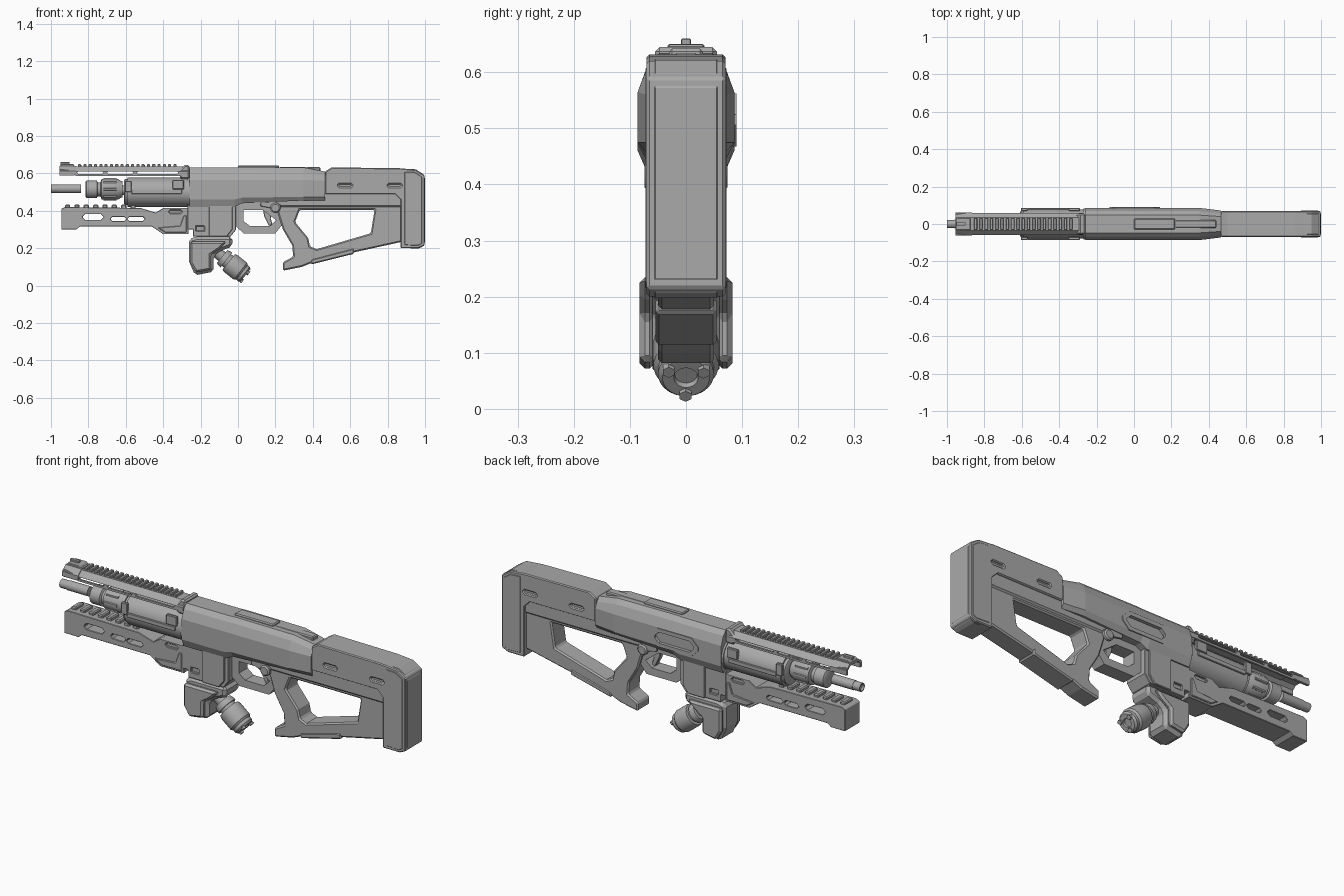
import bpy, bmesh, math
from mathutils import Vector, Matrix

if "Cube" in bpy.data.objects:
    bpy.data.objects.remove(bpy.data.objects["Cube"])

grey = bpy.data.materials.new("gunmetal_grey")
grey.diffuse_color = (0.4, 0.4, 0.4, 1)
grey.use_nodes = True
grey.node_tree.nodes["Principled BSDF"].inputs["Base Color"].default_value = grey.diffuse_color


def finish(name, bm, bevel=0, smooth=False):
    bmesh.ops.recalc_face_normals(bm, faces=bm.faces)
    me = bpy.data.meshes.new(name)
    bm.to_mesh(me)
    bm.free()
    ob = bpy.data.objects.new(name, me)
    bpy.context.collection.objects.link(ob)
    me.materials.append(grey)
    bpy.ops.object.select_all(action='DESELECT')
    bpy.context.view_layer.objects.active = ob
    ob.select_set(True)
    if bevel:
        m = ob.modifiers.new("bevel", 'BEVEL')
        m.width, m.segments, m.limit_method, m.angle_limit = bevel, 1, 'ANGLE', math.radians(50)
    if smooth:
        bpy.ops.object.shade_smooth_by_angle(angle=math.radians(35))
    return ob


def loft(name, rings, bevel=0, smooth=False):
    """Skin a list of equal-length point rings and cap both ends."""
    bm = bmesh.new()
    rows = [[bm.verts.new(p) for p in r] for r in rings]
    n = len(rows[0])
    for a, b in zip(rows, rows[1:]):
        for i in range(n):
            bm.faces.new((a[i], a[(i + 1) % n], b[(i + 1) % n], b[i]))
    bm.faces.new(rows[0])
    bm.faces.new(rows[-1])
    return finish(name, bm, bevel, smooth)


def prism(name, pts, w, bevel=0, y=0):
    """Side profile in x,z extruded to half width w."""
    return loft(name, [[(x, y + s * w, z) for x, z in pts] for s in (-1, 1)], bevel)


def box(name, x0, x1, z0, z1, w, bevel=0, y=0):
    return prism(name, [(x0, z0), (x1, z0), (x1, z1), (x0, z1)], w, bevel, y)


def turned(name, prof, origin, axis=(1, 0, 0), sides=32):
    """Stack of (distance, radius) rings along an axis."""
    rot = Vector(axis).to_track_quat('Z', 'Y').to_matrix()
    rings = [[Vector(origin) + rot @ Vector((r * math.cos(t), r * math.sin(t), d))
              for t in [2 * math.pi * (i + .5) / sides for i in range(sides)]] for d, r in prof]
    return loft(name, rings, 0, True)


def cut(ob, cutter):
    m = ob.modifiers.new("cut", 'BOOLEAN')
    m.object, m.operation, m.solver = cutter, 'DIFFERENCE', 'EXACT'
    bpy.context.view_layer.objects.active = ob
    bpy.ops.object.modifier_move_to_index(modifier="cut", index=0)
    bpy.ops.object.modifier_apply(modifier="cut")
    bpy.data.objects.remove(cutter)


def slot(x0, x1, z0, z1, w, y=0):
    c = (z1 - z0) * .4
    return prism("cutter", [(x0 + c, z0), (x1 - c, z0), (x1, z0 + c), (x1, z1 - c), (x1 - c, z1),
                            (x0 + c, z1), (x0, z1 - c), (x0, z0 + c)], w, 0, y)


def section(x, zb, zt, w, side_low, side_high):
    half = [(w * .8, zb), (w, side_low), (w, side_high), (w * .8, zt - .022), (w * .55, zt)]
    return [(x, y, z) for y, z in half] + [(x, -y, z) for y, z in reversed(half)]


# Receiver body
receiver = loft("receiver", [
    section(-.26, .42, .632, .086, .46, .565), section(-.02, .42, .632, .086, .46, .565),
    section(.02, .44, .634, .086, .47, .565), section(.35, .455, .632, .086, .475, .565),
    section(.465, .455, .61, .072, .475, .56)])
cut(receiver, slot(-.11, .12, .485, .545, .02, .09))
port = slot(-.13, .14, .468, .562, .006, .084)
port.name = "ejection_port_frame"
cut(port, slot(-.105, .115, .487, .543, .03, .084))
box("top_cover", 0, .22, .62, .642, .03, .005)
box("top_cover_rear", .22, .44, .6, .634, .022, .005)
prism("receiver_front_collar", [(-.31, .57), (-.26, .57), (-.26, .645), (-.285, .645), (-.31, .62)], .055, .008)

# Stock: upper shell, butt and open frame
shell = prism("stock_shell", [(.465, .49), (.84, .49), (.87, .46), (.87, .20), (.965, .20), (.998, .215),
                              (.998, .59), (.95, .62), (.86, .628), (.5, .632), (.465, .61)], .07, .02)
for x in (.535, .80):
    for s in (-1, 1):
        cut(shell, slot(x, x + .075, .526, .545, .012, s * .07))
butt = prism("butt_pad", [(.875, .202), (.965, .198), (1, .215), (1, .59), (.95, .622), (.875, .625)], .072, .018)
frame = prism("stock_frame", [(.2, .43), (.24, .30), (.29, .215), (.295, .155), (.24, .125), (.24, .08),
                              (.34, .10), (.39, .12), (.62, .178), (.88, .235), (.88, .52), (.44, .52),
                              (.44, .46), (.26, .455)], .05, 0)
cut(frame, prism("cutter", [(.33, .405), (.73, .405), (.71, .28), (.42, .195), (.385, .21), (.375, .255),
                            (.305, .34)], .2))
m = frame.modifiers.new("bevel", 'BEVEL')
m.width, m.limit_method, m.angle_limit = .014, 'ANGLE', math.radians(50)
prism("lower_bar_plate", [(.39, .113), (.62, .17), (.62, .20), (.39, .14)], .054, .006)
box("stock_bridge", .18, .88, .42, .50, .058, .008)

# Trigger group
guard = prism("trigger_guard", [(-.02, .44), (-.02, .325), (.03, .28), (.2, .28), (.24, .33), (.22, .44)], .035)
cut(guard, prism("cutter", [(.03, .405), (.13, .405), (.205, .35), (.17, .318), (.065, .318), (.03, .345)], .2))
prism("trigger", [(.13, .43), (.19, .43), (.175, .36), (.185, .325), (.165, .32), (.14, .37)], .014, .003)
for s in (-1, 1):
    turned("selector_pivot", [(0, .027), (.012, .027), (.018, .02)], (.2, s * .056, .415), (0, s, 0), 20)
    prism("selector_lever", [(.12, .445), (.2, .45), (.23, .43), (.22, .405), (.12, .425)], .006, .002, s * .06)

# Lower housing in front of the trigger
housing = prism("lower_housing", [(-.27, .43), (-.01, .43), (-.01, .3), (-.04, .262), (-.24, .262), (-.24, .3),
                                  (-.27, .3)], .062, .01)
for s in (-1, 1):
    cut(housing, box("cutter", -.225, -.18, .293, .318, .01, 0, s * .062))
    prism("housing_side_panel", [(-.155, .43), (-.03, .43), (-.03, .3), (-.06, .262), (-.155, .262)],
          .006, .003, s * .065)

# Angled fore grip with canister
prism("fore_grip", [(-.262, .13), (-.262, .25), (-.22, .262), (-.03, .262), (-.03, .21), (-.095, .185),
                    (-.13, .16), (-.13, .075), (-.23, .055)], .06, .015)
for s in (-1, 1):
    prism("fore_grip_cheek", [(-.255, .12), (-.255, .235), (-.06, .235), (-.1, .195), (-.145, .165),
                              (-.145, .085), (-.225, .07)], .014, .01, s * .069)
axis = Vector((.78, 0, -.62))
turned("canister", [(-.06, .03), (.0, .03), (.0, .045), (.02, .05), (.03, .05), (.03, .04), (.045, .04),
                    (.045, .054), (.06, .058), (.125, .058), (.135, .05), (.15, .05), (.16, .042), (.16, .022),
                    (.15, .02)], (-.085, 0, .155), axis, 24)
for k in range(3):
    a = math.pi * 2 * k / 3 + .5
    u, v = Vector((0, 1, 0)), axis.cross(Vector((0, 1, 0)))
    o = Vector((-.085, 0, .155)) + axis * .135 + (u * math.cos(a) + v * math.sin(a)) * .036
    turned("canister_lug", [(0, .012), (.034, .012)], o, axis, 6)

# Barrel assembly
turned("barrel_shroud", [(-.61, .06), (-.605, .07), (-.59, .07), (-.59, .079), (-.27, .079), (-.27, .084),
                         (-.24, .084)], (0, 0, .5))
for s in (-1, 1):
    box("shroud_side_rib", -.57, -.3, .49, .512, .005, .002, s * .08)
    box("shroud_lug_front", -.605, -.57, .50, .56, .008, .003, s * .078)
    box("shroud_lug_rear", -.35, -.29, .515, .565, .008, .003, s * .077)
turned("muzzle_collar", [(-.815, .04), (-.81, .048), (-.755, .048), (-.75, .038), (-.735, .038), (-.73, .055),
                         (-.64, .055), (-.625, .045), (-.618, .045)], (0, 0, .515), sides=16)
for k in range(8):
    a = math.pi * k / 4
    turned("collar_ridge", [(-.72, .008), (-.65, .008)],
           (0, .052 * math.cos(a), .515 + .052 * math.sin(a)), sides=6)
turned("inner_tube", [(-.64, .025), (-.58, .025)], (0, 0, .51), sides=16)
turned("barrel", [(-.99, .014), (-1, .017), (-1, .022), (-.96, .022), (-.96, .024), (-.84, .024)],
       (0, 0, .518), sides=20)

# Top rail with hollow cover and teeth
half = [(.06, .587), (.06, .61), (.034, .636), (-.034, .636), (-.06, .61), (-.06, .587),
        (-.05, .587), (-.05, .606), (-.03, .624), (.03, .624), (.05, .606), (.05, .587)]
cover = loft("rail_cover", [[(x, y, z) for y, z in half] for x in (-.87, -.27)])
for x0, x1 in ((-.86, -.72), (-.70, -.56), (-.54, -.32)):
    cut(cover, slot(x0, x1, .597, .609, .2))
for i in range(19):
    x = -.855 + i * .0283
    box("rail_tooth", x, x + .017, .634, .649, .032, .003)

# Front sight bracket
bracket = loft("front_sight_bracket", [[(x, y * 1.03, z + .004) for y, z in half] for x in (-.955, -.865)])
for s in (-1, 1):
    prism("sight_foot", [(-.955, .588), (-.875, .588), (-.875, .615), (-.955, .625)], .006, .002, s * .055)
prism("front_sight_base", [(-.955, .635), (-.87, .635), (-.88, .65), (-.945, .65)], .033, .003)
box("front_sight_post", -.95, -.9, .645, .66, .009, .002)

# Lower fore-end with lightening slots and top teeth
forend = prism("fore_end", [(-.945, .30), (-.865, .30), (-.845, .315), (-.46, .315), (-.40, .275), (-.265, .275),
                            (-.265, .415), (-.40, .415), (-.44, .39), (-.52, .415), (-.925, .42), (-.945, .41)],
               .06, .014)
for x0, x1, z0, z1 in ((-.83, -.72, .352, .382), (-.68, -.60, .345, .368), (-.59, -.50, .345, .368)):
    cut(forend, slot(x0, x1, z0, z1, .2))
for s in (-1, 1):
    cut(forend, slot(-.37, -.30, .385, .405, .01, s * .06))
    prism("fore_end_rear_rib", [(-.43, .31), (-.39, .285), (-.275, .285), (-.275, .375), (-.29, .375),
                                (-.31, .32)], .005, .003, s * .061)
for i in range(8):
    x = -.925 + i * .05
    box("fore_end_tooth", x, x + .028, .41, .433, .034, .005)
